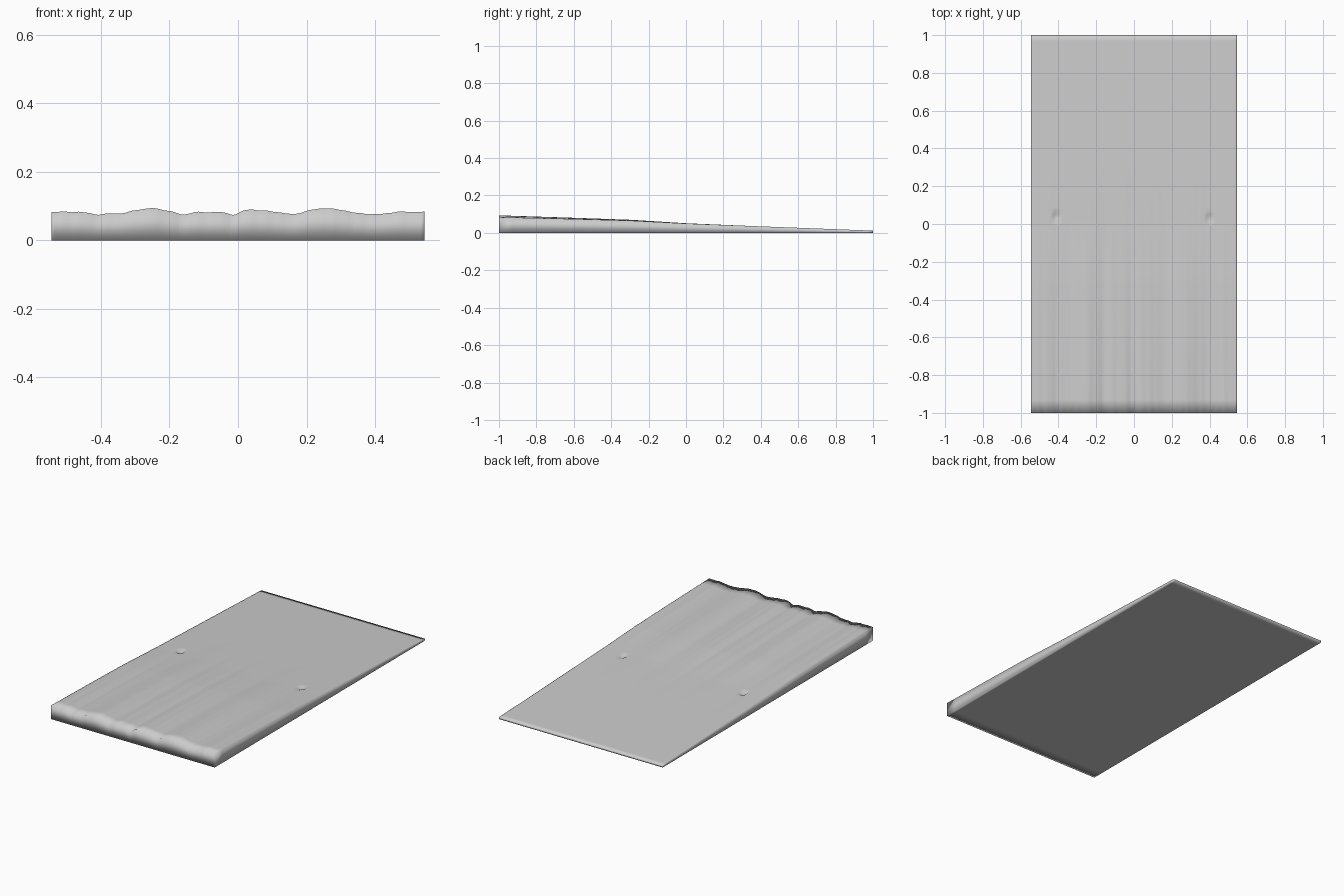
import bpy, bmesh, math

if "Cube" in bpy.data.objects:
    bpy.data.objects.remove(bpy.data.objects["Cube"])

HALF_W = 0.545

# Height along the slab, ridge strength along the slab, ridge shape at the front
SLOPE = [(-1, .082), (-.6, .073), (-.3, .065), (0, .050), (.5, .031), (1, .012)]
FADE = [(-1, 1), (-.6, .65), (-.25, .4), (0, .12), (.35, 0), (1, 0)]
RIDGES = [(-.545, .083), (-.46, .083), (-.41, .075), (-.33, .080), (-.29, .090),
          (-.25, .094), (-.21, .088), (-.16, .074), (-.13, .082), (-.05, .082),
          (-.01, .074), (.02, .088), (.04, .090), (.12, .082), (.16, .075),
          (.21, .088), (.25, .094), (.31, .088), (.34, .080), (.41, .075),
          (.46, .083), (.545, .083)]
KNOTS = [(-.41, .04), (.40, .03)]


def sample(points, t):
    """Linear interpolation through a short list of points."""
    for (a, va), (b, vb) in zip(points, points[1:]):
        if t <= b:
            return va + (vb - va) * (t - a) / (b - a)
    return points[-1][1]


def height(x, y):
    grain = .0008 * math.sin(x * 95) + .0006 * math.sin(x * 160 + 1)
    z = sample(SLOPE, y) + (sample(RIDGES, x) - .082 + grain) * sample(FADE, y)
    for kx, ky in KNOTS:                      # small round dents
        r = math.hypot(x - kx, y - ky) / .025
        if r < 1:
            z -= .012 * (1 - r * r)
    return z


# Finer rows in the middle, single wide row at the front lip
columns = [-HALF_W + 2 * HALF_W * i / 109 for i in range(110)]
rows = [-1, -.93] + [-.91 + .02 * i for i in range(78)] + [.7, .8, .9, .97, 1]

bm = bmesh.new()
top = [[bm.verts.new((x, y, height(x, y))) for x in columns] for y in rows]
base = [[bm.verts.new((x, y, 0)) for x in columns] for y in rows]

# Upper surface and underside
for j in range(len(rows) - 1):
    for i in range(len(columns) - 1):
        for grid in (top, base):
            bm.faces.new((grid[j][i], grid[j][i + 1], grid[j + 1][i + 1], grid[j + 1][i]))


# Walls around the four edges
def wall(upper, lower):
    for k in range(len(upper) - 1):
        bm.faces.new((lower[k], lower[k + 1], upper[k + 1], upper[k]))


for end in (0, -1):
    wall(top[end], base[end])
    wall([r[end] for r in top], [r[end] for r in base])

bmesh.ops.recalc_face_normals(bm, faces=bm.faces[:])
for f in bm.faces:
    f.smooth = True

mesh = bpy.data.meshes.new("ridged_slab")
bm.to_mesh(mesh)
bm.free()
slab = bpy.data.objects.new("ridged_slab", mesh)
bpy.context.scene.collection.objects.link(slab)

# Single plain grey
grey = bpy.data.materials.new("light_grey")
grey.use_nodes = True
colour = (.6, .6, .6, 1)
grey.diffuse_color = colour
grey.node_tree.nodes["Principled BSDF"].inputs["Base Color"].default_value = colour
mesh.materials.append(grey)
